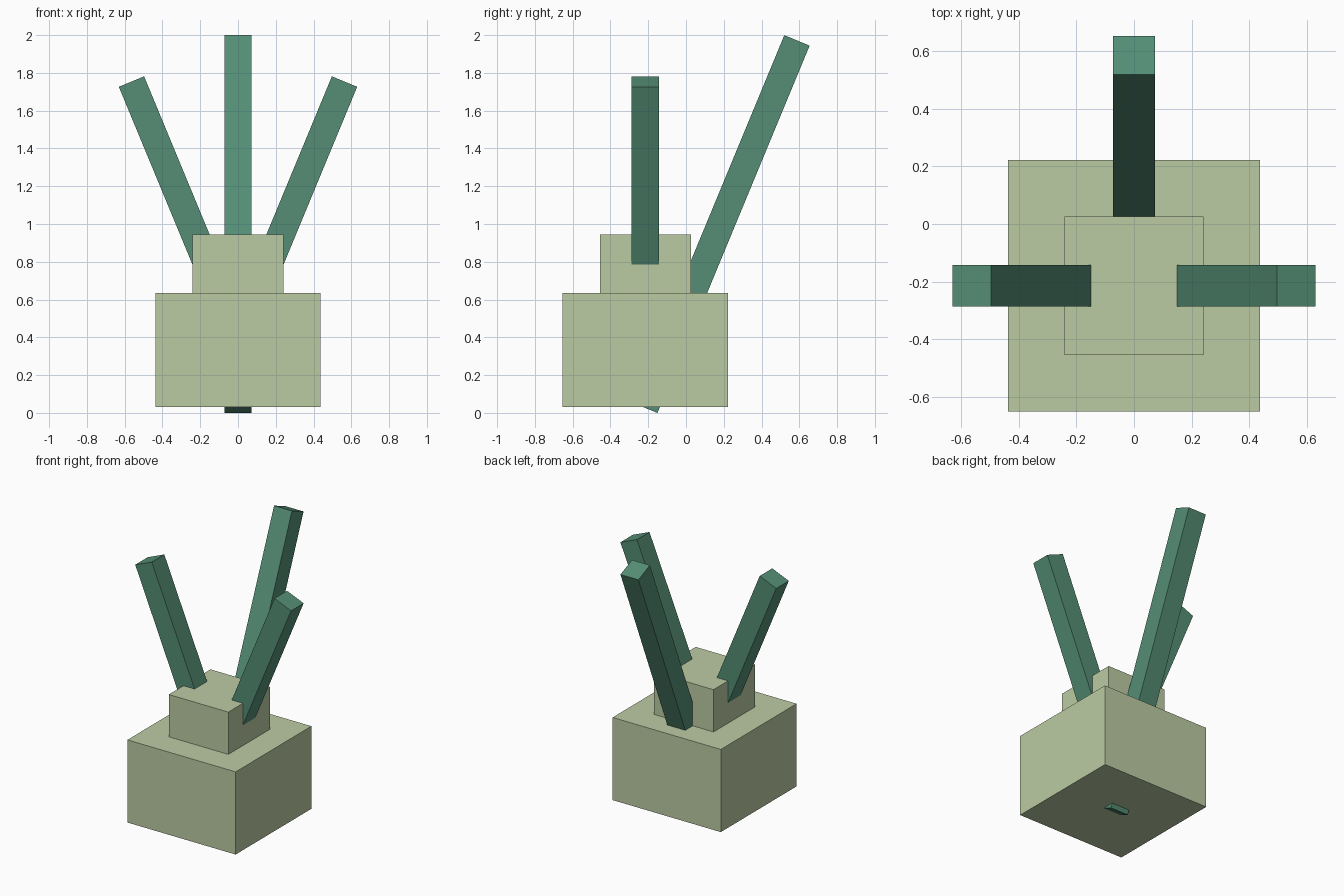
import bpy
import math
from mathutils import Matrix, Vector

if "Cube" in bpy.data.objects:
    bpy.data.objects.remove(bpy.data.objects["Cube"])


def material(name, rgb):
    m = bpy.data.materials.new(name)
    m.diffuse_color = (*rgb, 1)
    m.use_nodes = True
    m.node_tree.nodes["Principled BSDF"].inputs["Base Color"].default_value = m.diffuse_color
    return m


sage = material("sage", (0.50, 0.60, 0.37))
green = material("deep green", (0.09, 0.27, 0.178))
TILT = math.radians(22.5)
CENTRE_Y = -0.215


def box(name, centre, size, mat, rotation=None):
    bpy.ops.mesh.primitive_cube_add(size=1)
    ob = bpy.context.object
    ob.name = name
    ob.data.transform(Matrix.Diagonal((*size, 1)))
    if rotation:
        ob.data.transform(rotation)
    ob.location = centre
    ob.data.materials.append(mat)
    return ob


def beam(name, top, direction, length):
    """Square beam hanging down from the centre of its top end."""
    d = Vector((direction[0] * math.sin(TILT), direction[1] * math.sin(TILT), math.cos(TILT)))
    axis, sign = ("Y", direction[0]) if direction[0] else ("X", -direction[1])
    return box(name, Vector(top) - d * length / 2, (0.145, 0.145, length), green,
               Matrix.Rotation(TILT * sign, 4, axis))


# Stepped base
box("base_block", (0, CENTRE_Y, 0.333), (0.876, 0.876, 0.605), sage)
box("upper_block", (0, CENTRE_Y, 0.79), (0.482, 0.482, 0.31), sage)

# Long rear beam passing through the base, and a pair of side beams
beam("rear_beam", (0, 0.5875, 1.972), (0, 1), 2.105)
for side, label in ((-1, "left"), (1, "right")):
    beam(label + "_beam", (side * 0.564, CENTRE_Y, 1.754), (side, 0), 1.47)

# Thin pale sliver on the front of the rear beam
box("beam_sliver", (0.065, 0.138, 1.065), (0.008, 0.004, 0.14), sage,
    Matrix.Rotation(-TILT, 4, "X"))
